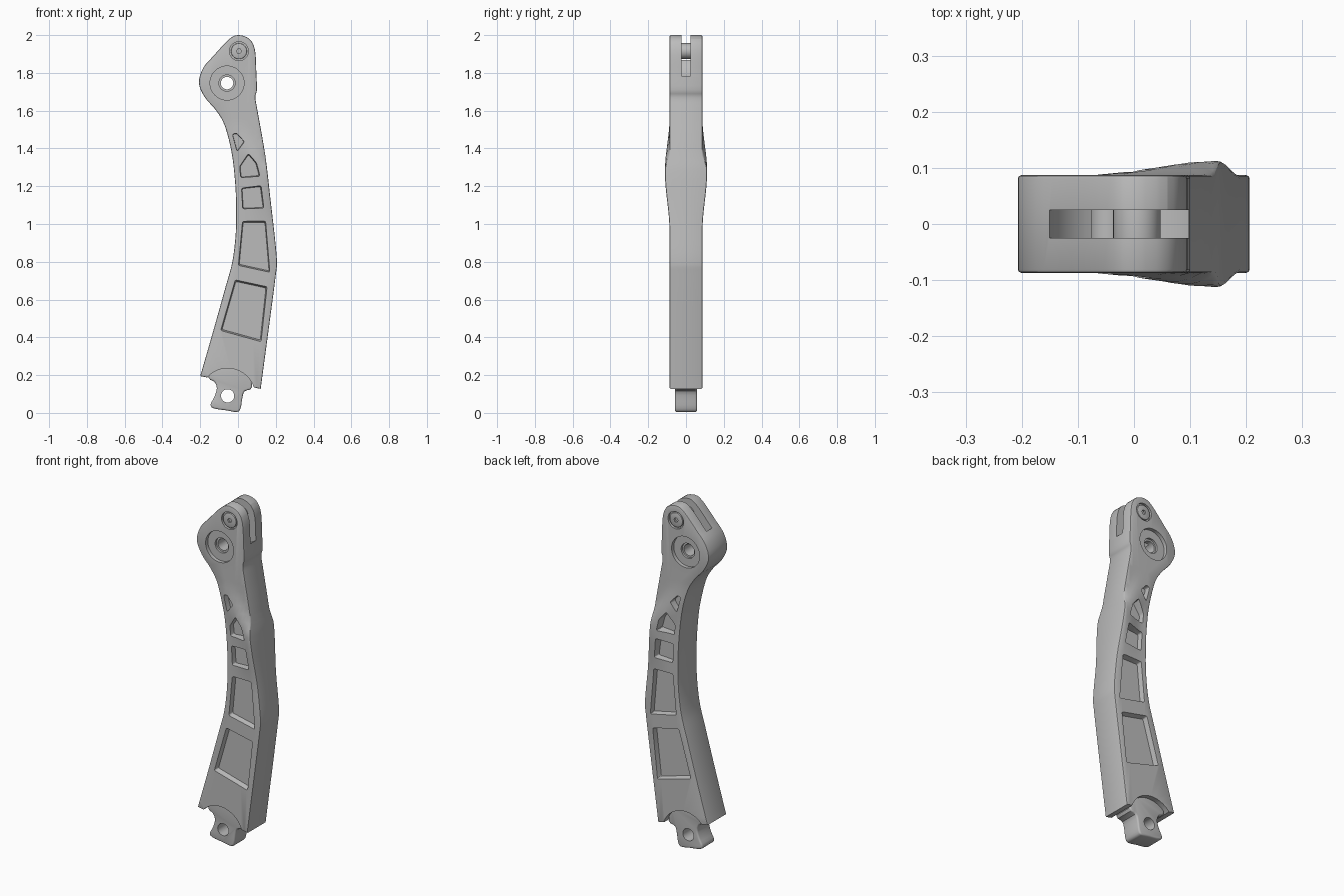
import bpy, bmesh, math
from mathutils import Vector

cube = bpy.data.objects.get("Cube")
if cube:
    bpy.data.objects.remove(cube, do_unlink=True)

metal = bpy.data.materials.new("plain_grey_metal")
metal.use_nodes = True
grey = (0.5, 0.5, 0.5, 1)
metal.diffuse_color = grey
metal.node_tree.nodes["Principled BSDF"].inputs["Base Color"].default_value = grey


def finish(name, bm):
    """Turn a bmesh into a named, coloured object."""
    bmesh.ops.recalc_face_normals(bm, faces=bm.faces)
    mesh = bpy.data.meshes.new(name)
    bm.to_mesh(mesh)
    bm.free()
    mesh.materials.append(metal)
    obj = bpy.data.objects.new(name, mesh)
    bpy.context.collection.objects.link(obj)
    return obj


def prism(points, y0, y1, end_scale=1.0):
    """Extrude an (x, z) outline along y, optionally tapering to y1."""
    bm = bmesh.new()
    n = len(points)
    mid = sum((Vector(p) for p in points), Vector((0, 0))) / n
    start = [bm.verts.new((x, y0, z)) for x, z in points]
    end = []
    for p in points:
        q = mid + (Vector(p) - mid) * end_scale
        end.append(bm.verts.new((q.x, y1, q.y)))
    bm.faces.new(start)
    bm.faces.new(end)
    for i in range(n):
        j = (i + 1) % n
        bm.faces.new((start[i], start[j], end[j], end[i]))
    bmesh.ops.recalc_face_normals(bm, faces=bm.faces)
    return bm


def circle(center, radius, n=48):
    return [(center[0] + radius * math.cos(i * math.tau / n),
             center[1] + radius * math.sin(i * math.tau / n)) for i in range(n)]


def bevel(bm, rule, width, segments=2):
    edges = [e for e in bm.edges if rule(e.verts[0].co, e.verts[1].co)]
    bmesh.ops.bevel(bm, geom=edges, offset=width, segments=segments,
                    profile=0.5, affect='EDGES', clamp_overlap=True)


def on_rim(a, b):
    return abs(a.y - b.y) < 1e-4


def along_y(a, b):
    return not on_rim(a, b)


def smooth_path(points, steps=4):
    """Catmull-Rom curve through the points."""
    p = [Vector(q) for q in points]
    p = [p[0]] + p + [p[-1]]
    out = []
    for a, b, c, d in zip(p, p[1:], p[2:], p[3:]):
        for i in range(steps):
            t = i / steps
            out.append(0.5 * (2 * b + (c - a) * t + (2 * a - 5 * b + 4 * c - d) * t * t
                              + (3 * b - a - 3 * c + d) * t ** 3))
    return [tuple(v) for v in out + [p[-1]]]


def cut(obj, bm):
    cutter = finish("cutter", bm)
    cutter.hide_render = True
    mod = obj.modifiers.new("cut", 'BOOLEAN')
    mod.operation, mod.solver, mod.object = 'DIFFERENCE', 'EXACT', cutter
    bpy.context.view_layer.objects.active = obj
    bpy.ops.object.modifier_apply(modifier=mod.name)
    bpy.data.objects.remove(cutter, do_unlink=True)


def shade(obj, degrees=32):
    bpy.ops.object.select_all(action='DESELECT')
    obj.select_set(True)
    bpy.context.view_layer.objects.active = obj
    bpy.ops.object.shade_smooth_by_angle(angle=math.radians(degrees))


PIVOT, PIN, LUG = (-0.058, 1.746), (0.005, 1.915), (-0.055, 0.09)

# Arm outline, from lower left over the head to lower right
outline = smooth_path([
    (-0.2, 0.195), (-0.135, 0.42), (-0.065, 0.67), (-0.03, 0.8), (-0.012, 0.95),
    (-0.01, 1.1), (-0.016, 1.23), (-0.034, 1.38), (-0.07, 1.52), (-0.115, 1.6),
    (-0.175, 1.67), (-0.207, 1.746), (-0.185, 1.825), (-0.13, 1.89), (-0.05, 1.976),
    (0, 2), (0.06, 1.98), (0.09, 1.92), (0.097, 1.8), (0.1, 1.71), (0.092, 1.67),
    (0.105, 1.59), (0.145, 1.36), (0.172, 1.13), (0.196, 0.92), (0.206, 0.8),
    (0.2, 0.73), (0.17, 0.5), (0.12, 0.127)])
bm = prism(outline, -0.087, 0.087)
bevel(bm, on_rim, 0.006)

# Swollen ridge beside the upper pockets
def slice_region(axis, value):
    bmesh.ops.bisect_plane(bm, geom=bm.verts[:] + bm.edges[:] + bm.faces[:],
                           plane_co=axis * value, plane_no=axis)


for i in range(16):
    slice_region(Vector((0, 0, 1)), 0.96 + 0.04 * i)
for i in range(9):
    slice_region(Vector((1, 0, 0)), -0.02 + 0.02 * i)


def ease(t):
    t = min(max(t, 0), 1)
    return t * t * (3 - 2 * t)


for v in bm.verts:
    x, y, z = v.co
    height = 0.025 * ease((z - 0.96) / 0.32) * ease((1.56 - z) / 0.28)
    ridge = 0.145 - 0.6 * max(z - 1.27, 0)
    share = ease((x - ridge + 0.13) / 0.13)
    if z > 1.27:
        share *= 1 - ease((x - ridge - 0.01) / 0.06) * ease((z - 1.25) / 0.1)
    v.co.y = y * (1 + height * share / 0.087)
bmesh.ops.triangulate(bm, faces=[f for f in bm.faces if len(f.verts) > 4])
arm = finish("arm_body", bm)

# Tapered pockets on both faces
pockets = [
    [(-0.032, 1.478), (-0.008, 1.485), (0.037, 1.435), (-0.005, 1.378)],
    [(0.055, 1.378), (0.1, 1.325), (0.12, 1.25), (0.01, 1.24), (0.004, 1.305)],
    [(0.013, 1.195), (0.125, 1.207), (0.142, 1.08), (0.02, 1.074)],
    [(0.018, 1.027), (0.152, 1.027), (0.177, 0.73), (-0.006, 0.77)],
    [(-0.02, 0.72), (0.165, 0.68), (0.13, 0.36), (-0.105, 0.425)]]
for side in (-1, 1):
    for shape in pockets:
        tool = prism(shape, side * 0.14, side * 0.058, 0.86)
        bevel(tool, along_y, 0.008, 3)
        cut(arm, tool)
    # Stepped bearing seat and pin counterbore
    for center, radius, depth in ((PIVOT, 0.09, 0.066), (PIVOT, 0.043, 0.054),
                                  (PIN, 0.05, 0.074)):
        cut(arm, prism(circle(center, radius), side * 0.14, side * depth))

# Through bore, round-bottomed fork slot, and the round notch for the lug
cut(arm, prism(circle(PIVOT, 0.033), -0.2, 0.2))
cut(arm, prism(circle(PIN, 0.162, 64), -0.025, 0.025))
cut(arm, prism(circle(LUG, 0.146, 64), -0.2, 0.2))
shade(arm)

# Pin across the fork, with a small socket at each end
bm = prism(circle(PIN, 0.042), -0.085, 0.085)
bevel(bm, on_rim, 0.004)
pin = finish("fork_pin", bm)
for side in (-1, 1):
    cut(pin, prism(circle(PIN, 0.013, 6), side * 0.1, side * 0.065))
shade(pin)

# Lower lug with its eye
lug_shape = smooth_path([
    (-0.15, 0.26), (-0.155, 0.185), (-0.125, 0.165), (-0.112, 0.13), (-0.125, 0.085),
    (-0.145, 0.045), (-0.128, 0.024), (-0.06, 0.013), (-0.005, 0.005), (0.014, 0.025),
    (0.023, 0.08), (0.035, 0.115), (0.075, 0.138), (0.05, 0.26)], 3)
bm = prism(lug_shape, -0.058, 0.058)
bevel(bm, on_rim, 0.009, 3)
lug = finish("lower_lug", bm)
cut(lug, prism(circle(LUG, 0.035), -0.2, 0.2))
shade(lug)
